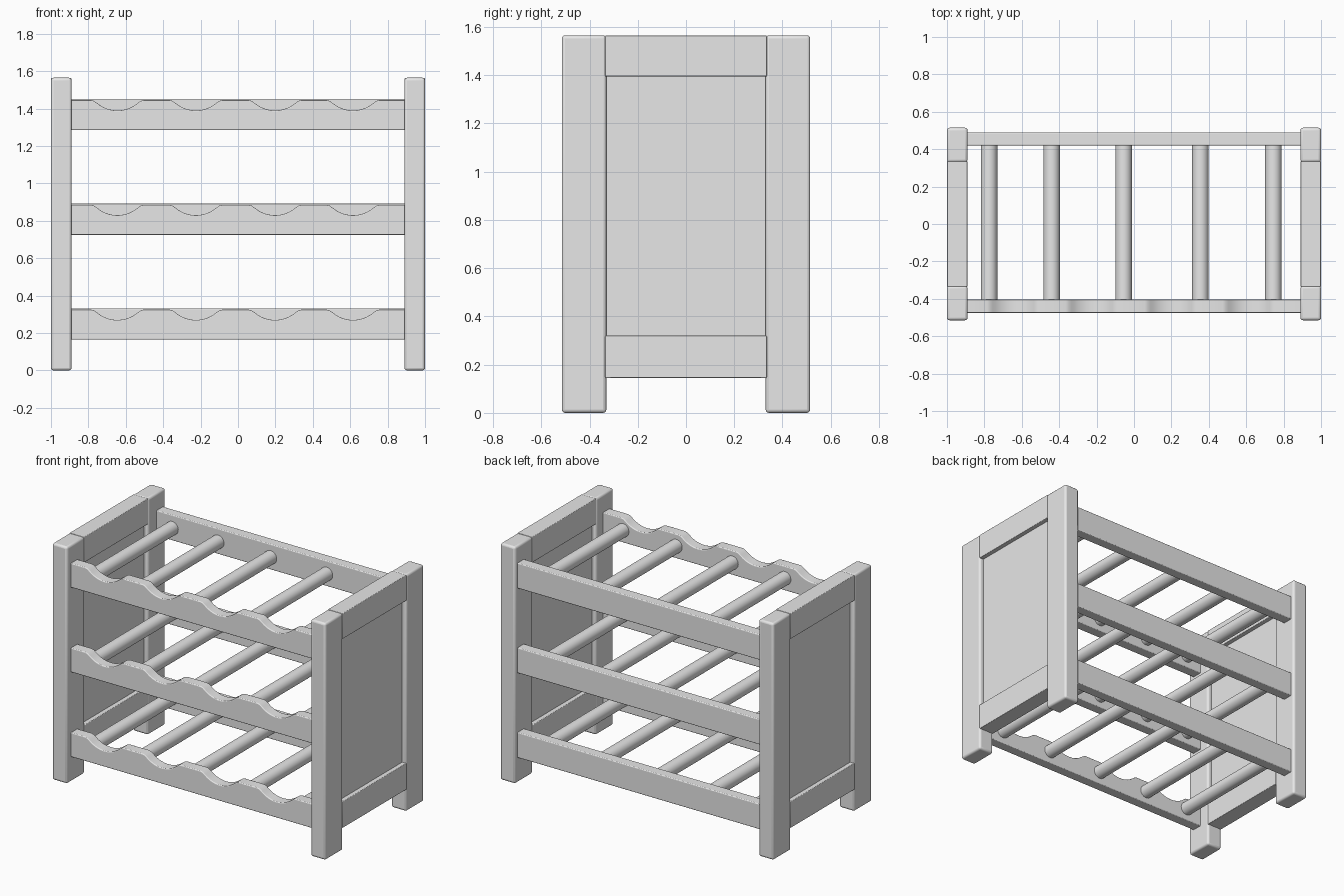
import bpy, bmesh, math
from mathutils import Vector

cube = bpy.data.objects.get("Cube")
if cube:
    bpy.data.objects.remove(cube, do_unlink=True)

grey = bpy.data.materials.new("light grey")
grey.use_nodes = True
colour = (0.8, 0.8, 0.8, 1)
grey.diffuse_color = colour
grey.node_tree.nodes["Principled BSDF"].inputs["Base Color"].default_value = colour


def finish(name, bm, bevel=0.0):
    """Turn a bmesh into a smooth-shaded object with softened edges."""
    bmesh.ops.recalc_face_normals(bm, faces=bm.faces)
    mesh = bpy.data.meshes.new(name)
    bm.to_mesh(mesh)
    bm.free()
    mesh.materials.append(grey)
    ob = bpy.data.objects.new(name, mesh)
    bpy.context.collection.objects.link(ob)
    if bevel:
        mod = ob.modifiers.new("soft edges", "BEVEL")
        mod.width = bevel
        mod.segments = 3
        mod.limit_method = "ANGLE"
        mod.angle_limit = math.radians(50)
    bpy.ops.object.select_all(action="DESELECT")
    bpy.context.view_layer.objects.active = ob
    ob.select_set(True)
    bpy.ops.object.shade_smooth_by_angle(angle=math.radians(35))
    return ob


def box(name, x, y, z, bevel=0.0):
    """Box from (min, max) ranges."""
    bm = bmesh.new()
    bmesh.ops.create_cube(bm, size=1)
    for v in bm.verts:
        v.co = [r[0] if c < 0 else r[1] for r, c in zip((x, y, z), v.co)]
    return finish(name, bm, bevel)


def scooped_board(name, x_end, y, bottom, top):
    """Board whose top edge carries four shallow bottle cradles."""
    half, depth, steps = 0.125, 0.055, 16
    radius = (half ** 2 + depth ** 2) / (2 * depth)
    outline = [(x_end, bottom), (-x_end, bottom), (-x_end, top)]
    for centre in (-0.645, -0.225, 0.198, 0.615):
        outline.append((centre - half - 0.015, top))
        for i in range(steps + 1):
            dx = half * (2 * i / steps - 1)
            drop = math.sqrt(radius ** 2 - dx ** 2) - (radius - depth)
            outline.append((centre + dx, top - max(drop, 0.004)))
        outline.append((centre + half + 0.015, top))
    outline.append((x_end, top))
    bm = bmesh.new()
    face = bm.faces.new([bm.verts.new((px, y[0], pz)) for px, pz in outline])
    ext = bmesh.ops.extrude_face_region(bm, geom=[face])
    verts = [g for g in ext["geom"] if isinstance(g, bmesh.types.BMVert)]
    bmesh.ops.translate(bm, verts=verts, vec=Vector((0, y[1] - y[0], 0)))
    return finish(name, bm, 0.005)


def dowel(name, x, z, y):
    """Round bar running front to back."""
    bm = bmesh.new()
    bmesh.ops.create_cone(bm, cap_ends=True, segments=32, radius1=0.044,
                          radius2=0.044, depth=y[1] - y[0])
    for v in bm.verts:
        v.co = (x + v.co.x, (y[0] + y[1]) / 2 + v.co.z, z + v.co.y)
    return finish(name, bm)


# End frames: two posts, two rails and a recessed panel on each side
HEIGHT = 1.565
for side, s in (("left", 1), ("right", -1)):
    def span(a, b):
        return tuple(sorted((s * a, s * b)))
    outer = span(0.89, 1.0)
    for place, y in (("front", (-0.515, -0.33)), ("back", (0.33, 0.515))):
        box(f"{side}_{place}_post", outer, y, (0, HEIGHT), 0.014)
    rail = span(0.891, 0.999)
    box(f"{side}_top_rail", rail, (-0.335, 0.335), (1.395, HEIGHT - 0.001), 0.004)
    box(f"{side}_bottom_rail", rail, (-0.335, 0.335), (0.145, 0.32), 0.004)
    box(f"{side}_panel", span(0.92, 0.97), (-0.34, 0.34), (0.31, 1.405))

# Three shelves: cradle board in front, plain rail behind, dowels between
for tier, base in (("lower", 0.165), ("middle", 0.725), ("upper", 1.285)):
    scooped_board(f"{tier}_front_cradle", 0.895, (-0.475, -0.405), base, base + 0.16)
    box(f"{tier}_back_rail", (-0.895, 0.895), (0.42, 0.49),
        (base, base + 0.167), 0.005)
    for n, x in enumerate((-0.775, -0.44, -0.055, 0.355, 0.745), 1):
        dowel(f"{tier}_dowel_{n}", x, base + 0.082, (-0.42, 0.43))
